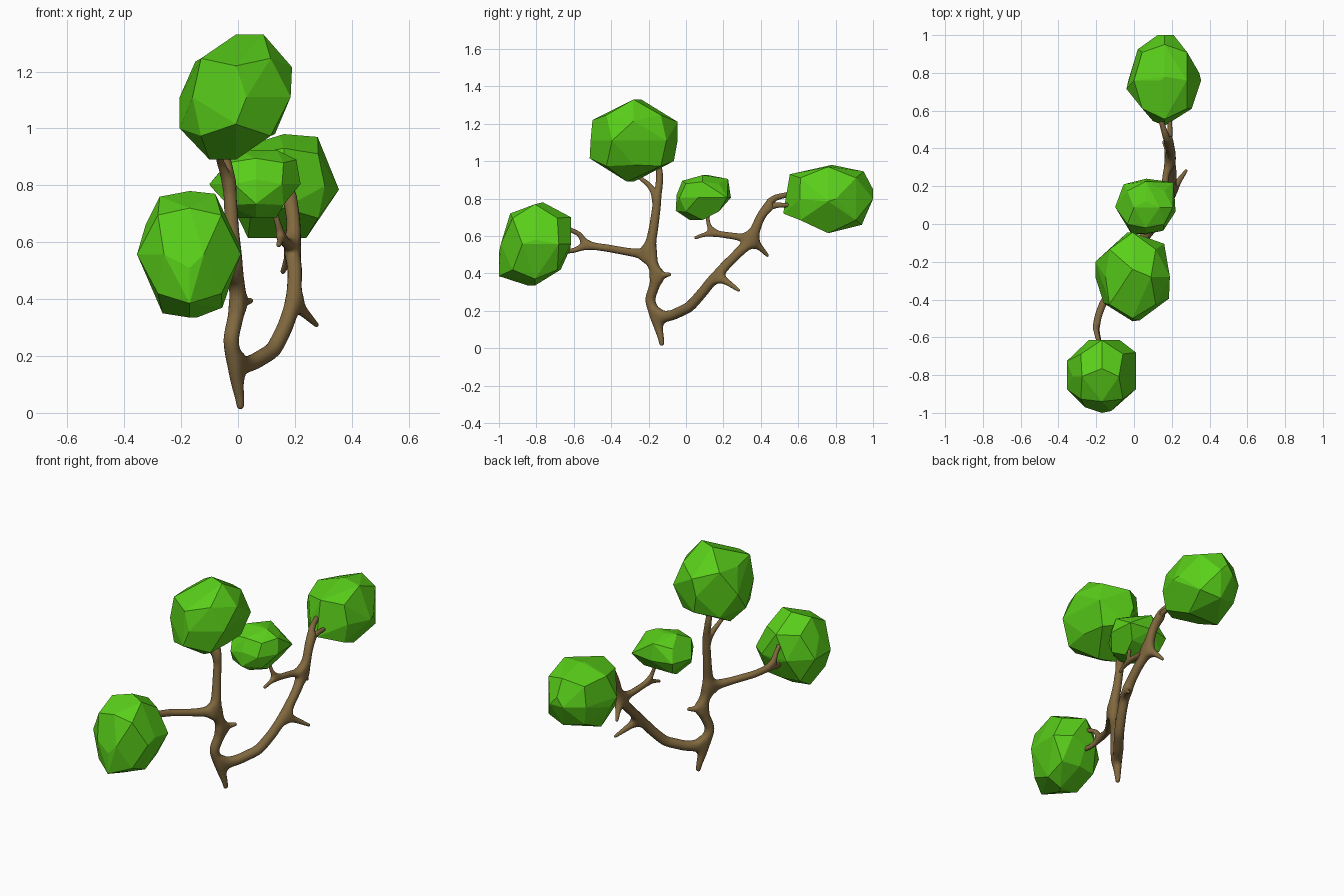
import bpy, bmesh
from mathutils import Vector


def material(name, color):
    m = bpy.data.materials.new(name)
    m.diffuse_color = color
    return m


bark = material("bark", (0.22, 0.14, 0.05, 1))
leaf = material("leaf", (0.1, 0.62, 0.01, 1))


# Foliage: faceted hull through its side, front and top outlines
def foliage(name, side, front, top, bulge=0.62):
    lo = Vector((min(p[0] for p in front), min(p[0] for p in side), min(p[1] for p in side)))
    hi = Vector((max(p[0] for p in front), max(p[0] for p in side), max(p[1] for p in side)))
    c, h = (lo + hi) / 2, (hi - lo) / 2
    pts = [(c.x, y, z) for y, z in side]
    pts += [(x, c.y, z) for x, z in front]
    pts += [(x, y, c.z) for x, y in top]
    pts += [(c.x + i * h.x * bulge, c.y + j * h.y * bulge, c.z + k * h.z * bulge)
            for i in (-1, 1) for j in (-1, 1) for k in (-1, 1)]
    bm = bmesh.new()
    for p in pts:
        bm.verts.new(p)
    bmesh.ops.convex_hull(bm, input=bm.verts[:])
    bmesh.ops.delete(bm, geom=[v for v in bm.verts if not v.link_faces], context='VERTS')
    bmesh.ops.dissolve_limit(bm, angle_limit=0.14, verts=bm.verts[:], edges=bm.edges[:])
    bmesh.ops.recalc_face_normals(bm, faces=bm.faces[:])
    me = bpy.data.meshes.new(name)
    bm.to_mesh(me)
    bm.free()
    me.materials.append(leaf)
    bpy.context.collection.objects.link(bpy.data.objects.new(name, me))


foliage("top_foliage",
        [(-.50, 1.22), (-.24, 1.33), (-.045, 1.21), (-.065, 1.0), (-.315, .89), (-.515, 1.015)],
        [(-.15, 1.235), (-.09, 1.275), (.09, 1.33), (.19, 1.215), (.13, .98), (-.1, .89), (-.205, 1.0)],
        [(-.035, -.045), (.16, -.105), (.185, -.395), (.03, -.51), (-.16, -.42), (-.205, -.2)])
foliage("front_foliage",
        [(-.94, .72), (-.765, .78), (-.615, .70), (-.62, .53), (-.67, .42), (-.845, .335), (-1, .385), (-1, .51)],
        [(-.275, .76), (-.08, .77), (.01, .58), (-.055, .37), (-.145, .335), (-.265, .35), (-.35, .55), (-.325, .66)],
        [(-.24, -.615), (-.075, -.615), (.01, -.68), (.01, -.875), (-.12, -.99), (-.26, -.97), (-.355, -.875), (-.355, -.725)])
foliage("back_foliage",
        [(.555, .93), (.78, .98), (.95, .945), (1, .85), (.94, .66), (.745, .615), (.52, .72)],
        [(0, .93), (.145, .975), (.28, .97), (.355, .785), (.24, .615), (.035, .615), (-.03, .75)],
        [(.02, .925), (.125, 1), (.21, 1), (.345, .8), (.305, .61), (.165, .53), (.1, .545), (-.04, .715)])
foliage("small_foliage",
        [(-.02, .895), (.12, .925), (.225, .905), (.23, .815), (.15, .725), (.02, .685), (-.055, .735), (-.05, .82)],
        [(0, .925), (.135, .925), (.205, .89), (.22, .805), (.135, .685), (0, .685), (-.095, .795)],
        [(-.055, .21), (.065, .24), (.21, .22), (.22, .065), (.155, -.035), (-.015, -.05), (-.1, .09)])

# Branches: a skinned skeleton; every chain begins at an already placed joint
verts, edges, radii = [], [], []


def chain(start, *points):
    """points are (x, y, z, radius); returns the indices of the new joints"""
    made, prev = [], start
    for x, y, z, r in points:
        verts.append((x, y, z))
        radii.append(r)
        i = len(verts) - 1
        if prev is not None:
            edges.append((prev, i))
        made.append(i)
        prev = i
    return made


# Trunk up to the top foliage
t = chain(None, (.01, -.128, .012, .012), (.005, -.135, .06, .018), (-.015, -.165, .165, .029),
          (-.026, -.195, .26, .029), (.003, -.15, .385, .029), (-.01, -.2, .5, .032),
          (-.022, -.172, .65, .026), (-.03, -.15, .81, .023), (-.05, -.14, .92, .02),
          (-.06, -.15, 1.02, .014))
chain(t[4], (.03, -.105, .392, .014), (.05, -.082, .395, .009))
chain(t[7], (-.06, -.2, .875, .014), (-.075, -.27, .93, .01))

# Front branch with its fork
f = chain(t[5], (-.085, -.31, .515, .022), (-.165, -.42, .535, .021), (-.205, -.53, .55, .02))
chain(f[2], (-.2, -.57, .61, .014), (-.18, -.65, .65, .012))
chain(f[2], (-.19, -.6, .522, .014), (-.17, -.67, .515, .012))

# Back branch with its fork
b = chain(t[2], (.05, -.075, .175, .03), (.125, .02, .22, .03), (.165, .09, .3, .029),
          (.196, .16, .39, .029), (.2, .26, .49, .027), (.195, .35, .58, .031),
          (.195, .385, .67, .026), (.185, .42, .755, .026))
chain(b[7], (.165, .475, .805, .018), (.14, .56, .825, .014))
chain(b[7], (.19, .49, .765, .015), (.19, .56, .765, .011))
chain(b[3], (.235, .225, .35, .017), (.28, .288, .305, .008))
chain(b[5], (.175, .4, .535, .016), (.155, .44, .49, .008))

# Twig carrying the small foliage
s = chain(b[5], (.17, .27, .597, .019), (.155, .14, .615, .017))
chain(s[1], (.148, .09, .605, .011), (.142, .045, .588, .009))
chain(s[1], (.14, .12, .665, .011), (.12, .11, .74, .009))

me = bpy.data.meshes.new("branches")
me.from_pydata(verts, edges, [])
me.materials.append(bark)
branches = bpy.data.objects.new("branches", me)
bpy.context.collection.objects.link(branches)
skin = branches.modifiers.new("skin", 'SKIN')
skin.use_smooth_shade = True
for sv, r in zip(me.skin_vertices[0].data, radii):
    sv.radius = (r, r)
me.skin_vertices[0].data[0].use_root = True
branches.modifiers.new("smooth", 'SUBSURF').levels = 2
branches.modifiers["smooth"].render_levels = 2
